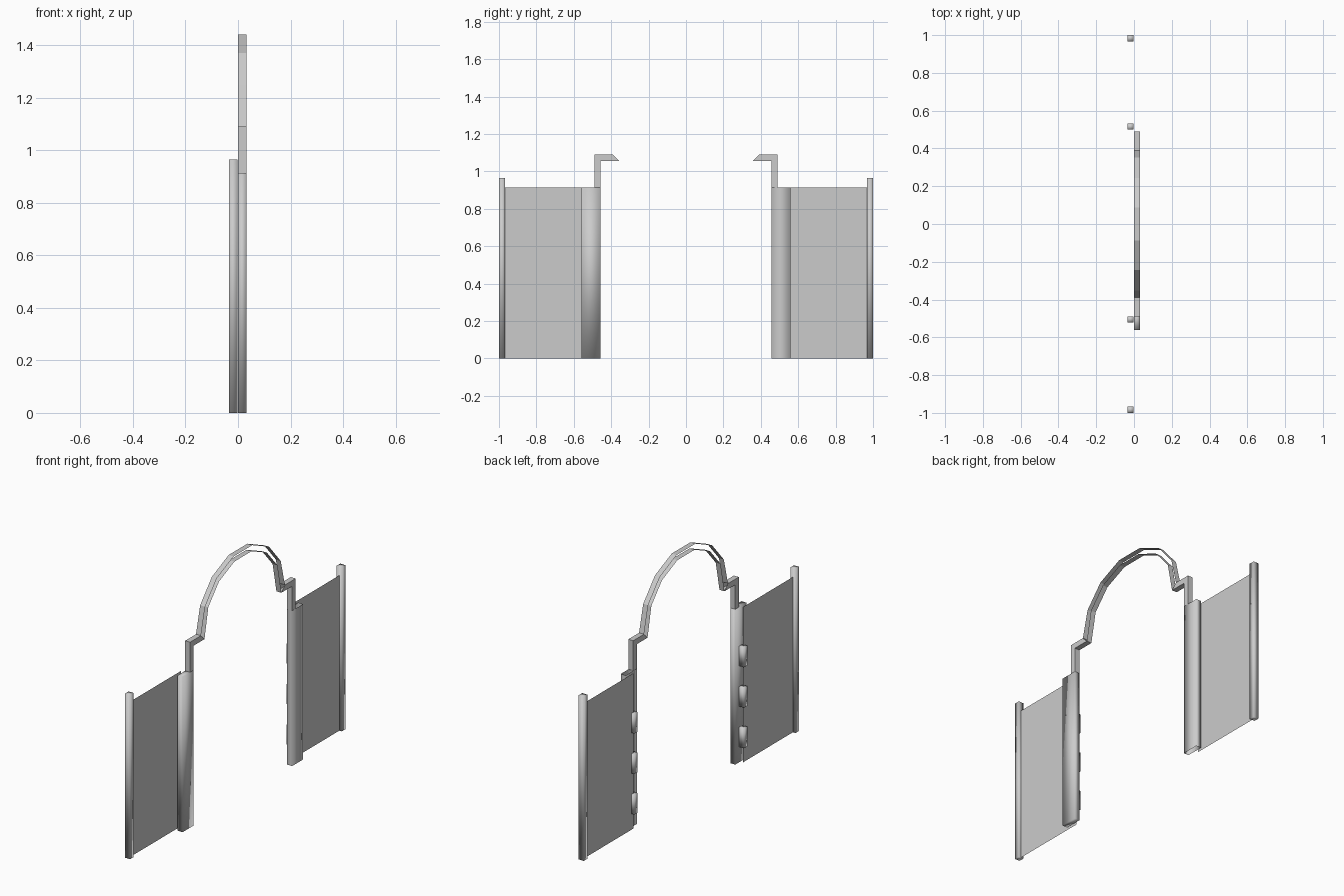
import bpy, bmesh, math

if "Cube" in bpy.data.objects:
    bpy.data.objects.remove(bpy.data.objects["Cube"])


def make_object(name, bm, smooth=False):
    bmesh.ops.recalc_face_normals(bm, faces=bm.faces[:])
    mesh = bpy.data.meshes.new(name)
    bm.to_mesh(mesh)
    bm.free()
    for p in mesh.polygons:
        p.use_smooth = smooth
    obj = bpy.data.objects.new(name, mesh)
    bpy.context.collection.objects.link(obj)
    return obj


def box(name, x, y, z, smooth=True, capped=True):
    y = sorted(y)
    bm = bmesh.new()
    bmesh.ops.create_cube(bm, size=1)
    for v in bm.verts:
        v.co = [r[0] + (c + 0.5) * (r[1] - r[0]) for c, r in zip(v.co, (x, y, z))]
    if not capped:
        ends = [f for f in bm.faces if abs(f.normal.z) > 0.9]
        bmesh.ops.delete(bm, geom=ends, context='FACES_ONLY')
    return make_object(name, bm, smooth)


FRONT_X = (0.0, 0.032)      # gate frame layer
BACK_X = (-0.035, -0.002)   # fence post layer

for side, label in ((-1, "left"), (1, "right")):
    # outer fence post
    box(f"outer_post_{label}", BACK_X, (side * 0.967, side), (0, 0.965))

    # gate post, open ended on one side
    box(f"gate_post_{label}", FRONT_X, (side * 0.457, side * 0.56), (0, 0.913),
        capped=side < 0)

    # thin infill panel
    hinge_y = 0.515 if side > 0 else -0.505
    bm = bmesh.new()
    corners = [(side * 0.967, 0), (hinge_y, 0), (hinge_y, 0.913), (side * 0.967, 0.913)]
    bm.faces.new([bm.verts.new((-0.018, y, z)) for y, z in corners])
    make_object(f"panel_{label}", bm)

    # three hinge blocks
    for i in range(3):
        z = 0.093 + i * 0.238
        box(f"hinge_{label}_{i + 1}", BACK_X, (hinge_y - 0.016, hinge_y + 0.016),
            (z, z + 0.115))

    # stepped bracket carrying the arch, mitred at its inner end
    outline = [(0.457, 0.913), (0.49, 0.913), (0.49, 1.09), (0.39, 1.09),
               (0.357, 1.057), (0.457, 1.057)]
    bm = bmesh.new()
    rings = [[bm.verts.new((x, side * y, z)) for y, z in outline] for x in FRONT_X]
    for i in range(6):
        j = (i + 1) % 6
        if i != 3:   # mitred end stays open to the arch
            bm.faces.new((rings[0][i], rings[0][j], rings[1][j], rings[1][i]))
    for ring in rings:
        # leg and horizontal step faces
        bm.faces.new([ring[i] for i in (0, 1, 2, 5)])
        bm.faces.new([ring[i] for i in (2, 3, 4, 5)])
    make_object(f"arch_bracket_{label}", bm)

# arch made of two open bands of seven flat segments
for name, ry, rz, start in (("arch_outer_band", 0.39, 0.359, 1.09),
                            ("arch_inner_band", 0.357, 0.325, 1.057)):
    bm = bmesh.new()
    previous = None
    for i in range(8):
        a = math.pi * i / 7
        z = start if i in (0, 7) else 1.09 + rz * math.sin(a)
        pair = [bm.verts.new((x, ry * math.cos(a), z)) for x in FRONT_X]
        if previous:
            bm.faces.new((previous[0], previous[1], pair[1], pair[0]))
        previous = pair
    make_object(name, bm)
